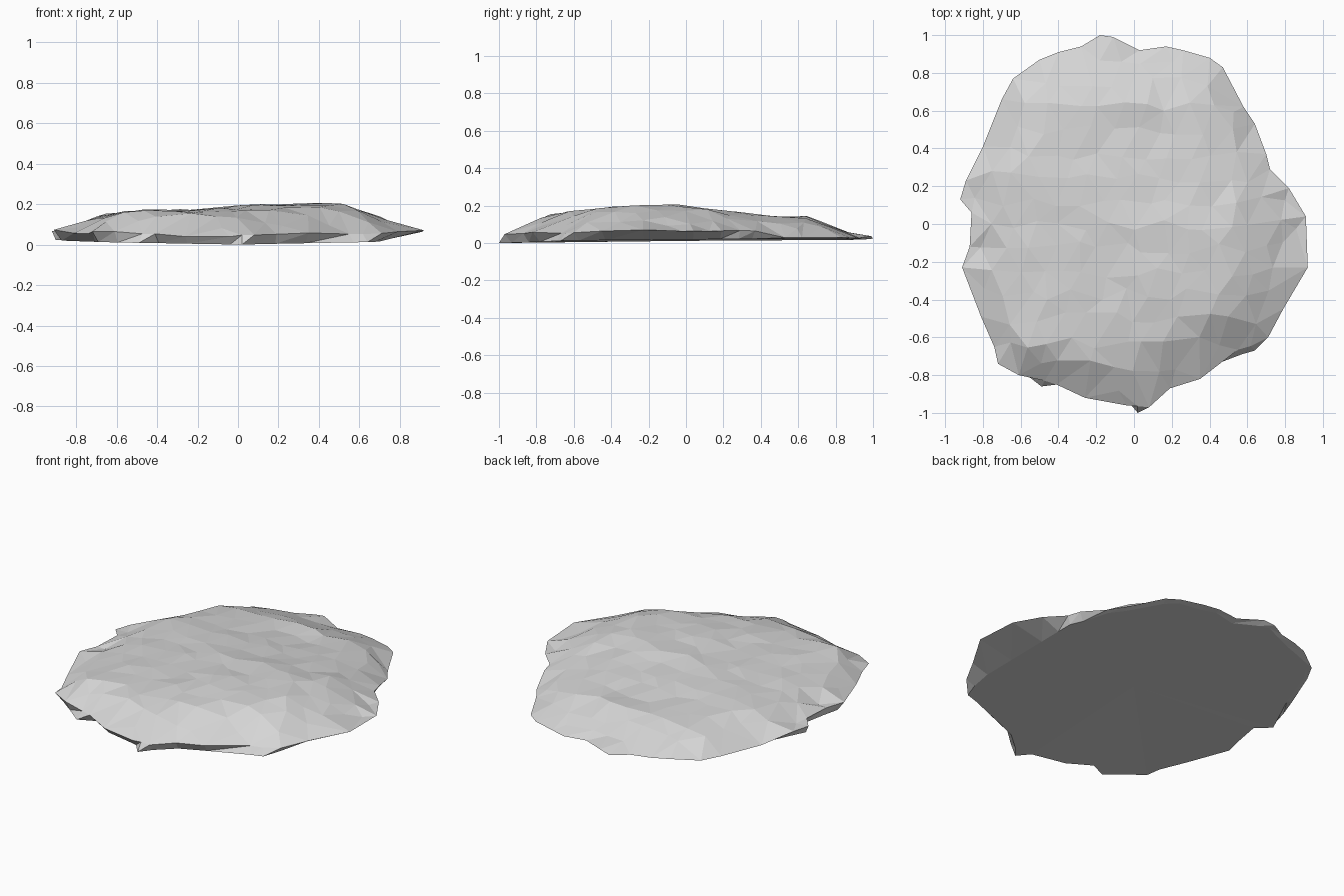
import bpy
import bmesh
import random
from mathutils import Vector, geometry

random.seed(7)
cube = bpy.data.objects.get("Cube")
if cube:
    bpy.data.objects.remove(cube, do_unlink=True)

# Plan outline, counterclockwise from the left side
OUTLINE = [
    (.91, .04), (.82, .19), (.72, .29), (.7, .37), (.64, .53), (.58, .62),
    (.47, .83), (.4, .88), (.26, .92), (.17, .94), (.03, .92), (-.11, .99),
    (-.18, 1), (-.28, .94), (-.4, .91), (-.5, .87), (-.64, .77), (-.7, .66),
    (-.8, .41), (-.89, .23), (-.92, .13), (-.86, .06), (-.87, -.12),
    (-.91, -.23), (-.81, -.49), (-.74, -.65), (-.72, -.74), (-.61, -.8),
    (-.49, -.86), (-.41, -.85), (-.26, -.92), (-.04, -.96), (.02, -1),
    (.08, -.97), (.19, -.87), (.35, -.82), (.57, -.69), (.64, -.67),
    (.71, -.6), (.79, -.45), (.92, -.23),
]
# Places where the foot juts out below the rim
SPURS = [(-.49, -.86), (.02, -1), (.6, -.68)]
# Crest heights across the width and along the depth
ACROSS = [(-.92, .07), (-.75, .13), (-.6, .16), (-.45, .17), (-.2, .17),
          (.1, .2), (.2, .19), (.45, .21), (.55, .19), (.7, .15), (.92, .08)]
ALONG = [(-1, .06), (-.85, .11), (-.7, .16), (-.35, .2), (0, .2),
         (.1, .18), (.3, .16), (.45, .14), (.65, .14), (.8, .09), (1, .03)]


def sample(profile, t):
    """Linear interpolation along a height profile."""
    for (a, za), (b, zb) in zip(profile, profile[1:]):
        if t <= b:
            return za + (zb - za) * max(0, t - a) / (b - a)
    return profile[-1][1]


def edge_distance(p, loop):
    """Distance from a plan point to the nearest side of a loop."""
    best = 9.0
    for a, b in zip(loop, loop[1:] + loop[:1]):
        q, t = geometry.intersect_point_line(p, a, b)
        q = a.lerp(b, min(max(t, 0), 1))
        best = min(best, (p - q).length)
    return best


def inside(p, loop):
    """Even-odd test of a plan point against a loop."""
    hit = False
    for a, b in zip(loop, loop[1:] + loop[:1]):
        if (a.y > p.y) != (b.y > p.y):
            if p.x < a.x + (b.x - a.x) * (p.y - a.y) / (b.y - a.y):
                hit = not hit
    return hit


def is_spur(p):
    return any((p - Vector(s)).length < .05 for s in SPURS)


def rim_height(p):
    """Low at the back, higher at both flanks."""
    base = .04 if p.y < .4 else .03
    return base + .03 * abs(p.x) * (p.y < .4) + random.uniform(-.008, .008)


def top_height(p, depth):
    """Crest height, rounded off toward the rim, gentler at left and back."""
    crest = min(sample(ACROSS, p.x), sample(ALONG, p.y))
    width = .3 if p.x > .2 or p.y > .3 else .2
    rise = min(1, depth / width)
    rise = rise * (2 - rise)
    return .045 + (crest - .045) * rise + random.uniform(-.007, .006)


def foot_point(p):
    """Foot below a rim point: undercut, most of all on the left flank."""
    q = p.copy() if is_spur(p) else p * random.uniform(.95, .98)
    q.x = min(q.x, .7)
    return q


outer = [Vector(p) for p in OUTLINE]
rim = [p * .965 if is_spur(p) else p.copy() for p in outer]
foot = [foot_point(p) for p in outer]
count = len(rim)

# Irregular points scattered over the top, joined into broad facets
points = list(rim)
STEP = .125
for row in range(-8, 9):
    for col in range(-8, 9):
        p = Vector((col + .5 * (row % 2), row)) * STEP
        p += Vector((random.uniform(-.035, .035), random.uniform(-.035, .035)))
        if inside(p, rim) and edge_distance(p, rim) > .05:
            points.append(p)
ring = [(i, (i + 1) % count) for i in range(count)]
plan, _, tris, origin, _, _ = geometry.delaunay_2d_cdt(points, ring, [], 1, 1e-5)

bm = bmesh.new()
rim_verts = {}
top_verts = []
for p, sources in zip(plan, origin):
    on_rim = bool(sources) and sources[0] < count
    z = rim_height(p) if on_rim else top_height(p, edge_distance(p, rim))
    v = bm.verts.new((p.x, p.y, z))
    top_verts.append(v)
    if on_rim:
        rim_verts[sources[0]] = v
for tri in tris:
    bm.faces.new([top_verts[i] for i in tri])

# Side wall and nearly flat underside, dipping to the front spur
foot_verts = [bm.verts.new((p.x, p.y, .009 * (p.y + 1) + .015 * abs(p.x)))
              for p in foot]
middle = bm.verts.new((0, 0, .012))
for i, j in ring:
    a, b = foot_verts[i], foot_verts[j]
    bm.faces.new((a, b, rim_verts[j]))
    bm.faces.new((a, rim_verts[j], rim_verts[i]))
    bm.faces.new((b, a, middle))
bmesh.ops.recalc_face_normals(bm, faces=bm.faces)

mesh = bpy.data.meshes.new("rock_slab")
bm.to_mesh(mesh)
bm.free()
slab = bpy.data.objects.new("rock_slab", mesh)
bpy.context.collection.objects.link(slab)

# Plain stone colour
stone = bpy.data.materials.new("stone_grey")
stone.use_nodes = True
grey = (.67, .67, .67, 1)
stone.diffuse_color = grey
stone.node_tree.nodes["Principled BSDF"].inputs["Base Color"].default_value = grey
mesh.materials.append(stone)
